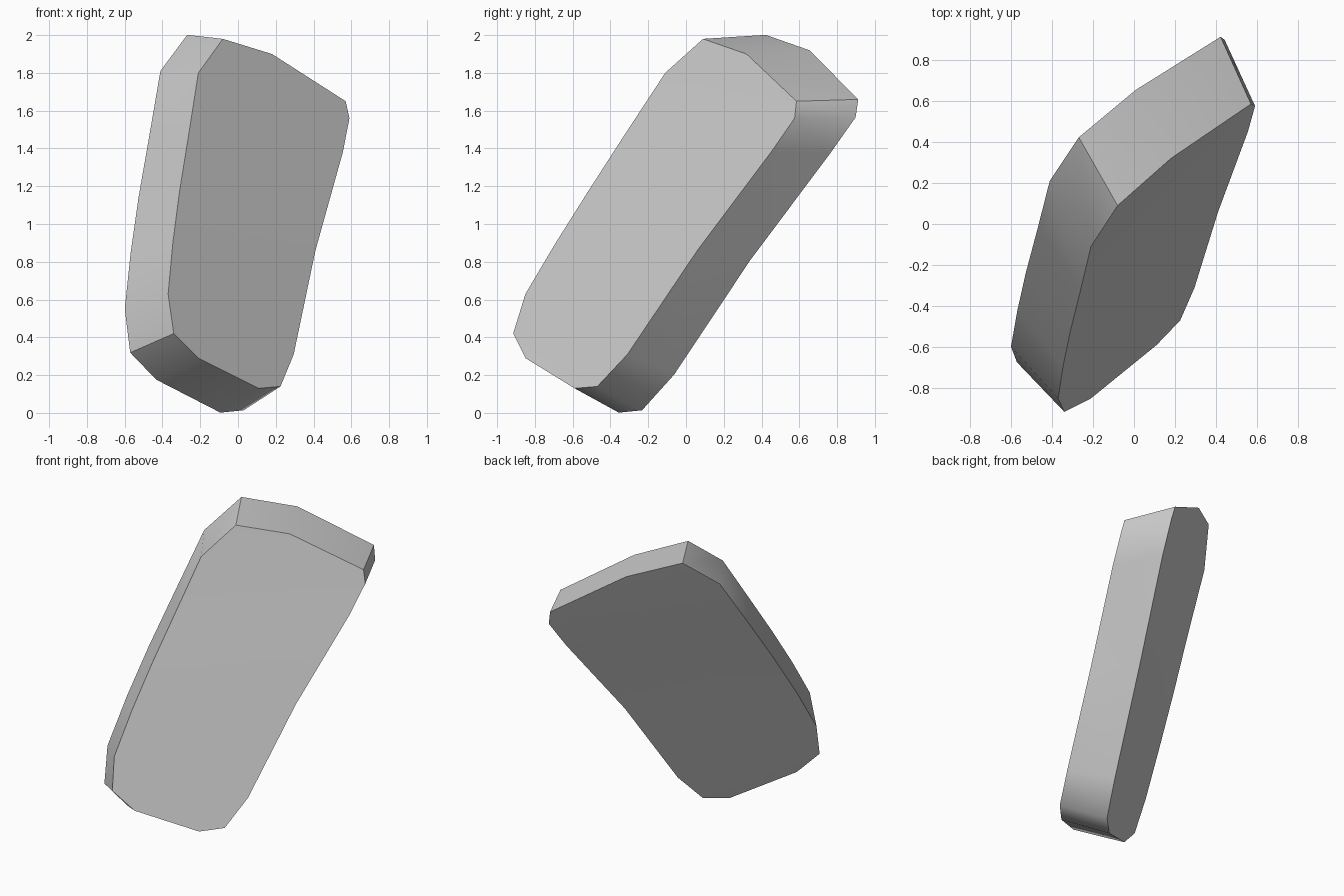
import bpy, bmesh
from math import radians
from mathutils import Vector

if "Cube" in bpy.data.objects:
    bpy.data.objects.remove(bpy.data.objects["Cube"])

# Front outline of the leaning slab: left and right edges, top to bottom
left = [(-.08, .09, 1.98), (-.21, -.11, 1.80), (-.26, -.32, 1.48), (-.31, -.52, 1.17),
        (-.345, -.69, .90), (-.37, -.85, .63), (-.34, -.915, .42), (-.21, -.85, .29)]
right = [(.18, .32, 1.90), (.57, .585, 1.65), (.59, .575, 1.56), (.555, .45, 1.38),
         (.41, .06, .86), (.295, -.31, .31), (.225, -.47, .14), (.11, -.59, .13)]


def back_point(p):
    """Matching point on the back; the thickness direction turns along the height."""
    x, y, z = p
    return (x - .213 + .07 * x + .015 * z,
            y + .225 + .055 * z + .02 * x,
            z - .145 + .12 * z - .018 * z * z + .01 * x)


bm = bmesh.new()
fl = [bm.verts.new(p) for p in left]
fr = [bm.verts.new(p) for p in right]
bl = [bm.verts.new(back_point(p)) for p in left]
br = [bm.verts.new(back_point(p)) for p in right]

# Front and back faces as strips across the slab
for a, b in ((fl, fr), (br, bl)):
    for i in range(len(a) - 1):
        bm.faces.new((a[i], a[i + 1], b[i + 1], b[i]))

# Side wall around the outline
front = fl + fr[::-1]
back = bl + br[::-1]
n = len(front)
for i in range(n):
    j = (i + 1) % n
    bm.faces.new((front[j], front[i], back[i], back[j]))
bmesh.ops.recalc_face_normals(bm, faces=bm.faces)

mesh = bpy.data.meshes.new("leaning_slab")
bm.to_mesh(mesh)
bm.free()
slab = bpy.data.objects.new("leaning_slab", mesh)
bpy.context.collection.objects.link(slab)

# Smooth rounded sides, sharp rims
bpy.context.view_layer.objects.active = slab
slab.select_set(True)
bpy.ops.object.shade_smooth_by_angle(angle=radians(50))
